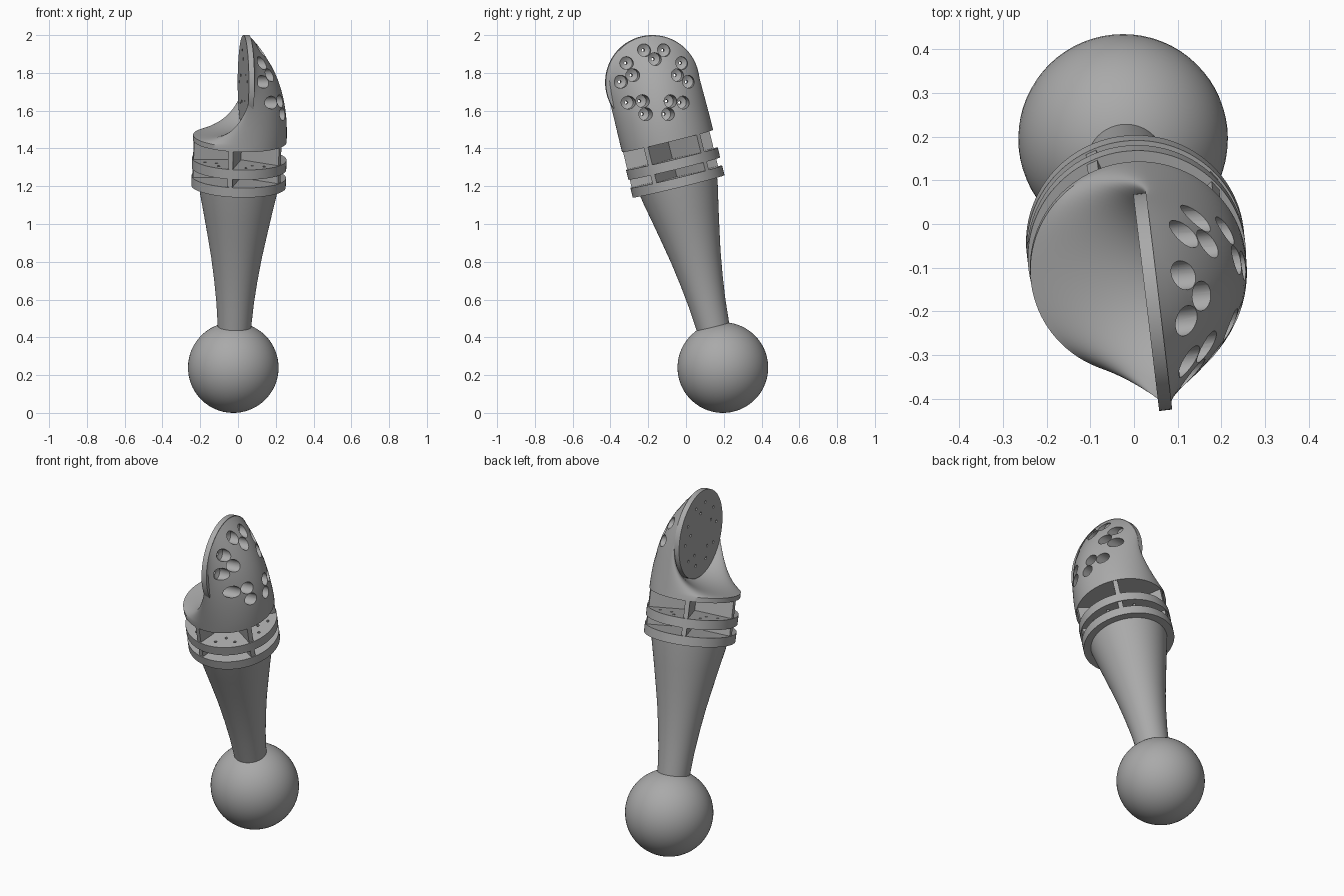
import bpy, bmesh, math
from mathutils import Vector, Matrix

if "Cube" in bpy.data.objects:
    bpy.data.objects.remove(bpy.data.objects["Cube"])

SEG = 96
grey = bpy.data.materials.new("plain grey")
grey.diffuse_color = (0.4, 0.4, 0.4, 1)
grey.use_nodes = True
grey.node_tree.nodes["Principled BSDF"].inputs["Base Color"].default_value = grey.diffuse_color

# Tilted main axis, starting at the ball centre
AXIS = Vector((0.028, -0.237, 0.971)).normalized()
BODY = Matrix.Translation((-0.025, 0.195, 0.24)) @ \
    Vector((0, 0, 1)).rotation_difference(AXIS).to_matrix().to_4x4()

# Frame of the flat plate: centre, outward normal, in-plane directions
PLATE_C = Vector((0.028, -0.18, 1.75))
N = Vector((-1, -0.12, 0)).normalized()
U = Vector((-N.y * -1, -N.x, 0))
V = Vector((0, 0, 1))


def on_plate(u, v, depth):
    return PLATE_C + U * u + V * v - N * depth


def finish(name, bm):
    bmesh.ops.recalc_face_normals(bm, faces=bm.faces)
    me = bpy.data.meshes.new(name)
    bm.to_mesh(me)
    bm.free()
    ob = bpy.data.objects.new(name, me)
    bpy.context.collection.objects.link(ob)
    me.materials.append(grey)
    return ob


def add_loft(bm, rings):
    """Skin closed rings of points and cap both ends."""
    vs = [[bm.verts.new(p) for p in r] for r in rings]
    n = len(vs[0])
    for a, b in zip(vs, vs[1:]):
        for i in range(n):
            j = (i + 1) % n
            bm.faces.new((a[i], a[j], b[j], b[i]))
    bm.faces.new(vs[0])
    bm.faces.new(vs[-1][::-1])


def angles(n=SEG):
    return [2 * math.pi * i / n for i in range(n)]


def axis_ring(r, w):
    return [BODY @ Vector((r * math.cos(t), r * math.sin(t), w)) for t in angles()]


def plate_ring(r, depth, cu=0, cv=0, n=SEG):
    return [on_plate(cu + r * math.sin(t), cv + r * math.cos(t), depth) for t in angles(n)]


def lathe(name, profile):
    bm = bmesh.new()
    add_loft(bm, [axis_ring(r, w) for r, w in profile])
    return finish(name, bm)


def cut(ob, cutter):
    m = ob.modifiers.new("holes", 'BOOLEAN')
    m.operation = 'DIFFERENCE'
    m.solver = 'EXACT'
    m.object = cutter


# Ball foot
bm = bmesh.new()
bmesh.ops.create_uvsphere(bm, u_segments=64, v_segments=32, radius=0.24)
bmesh.ops.transform(bm, matrix=BODY, verts=bm.verts)
ball = finish("ball_end", bm)

# Flared handle
handle = lathe("handle", [(0.088, 0.215), (0.099, 0.35), (0.114, 0.47), (0.134, 0.6),
                          (0.157, 0.72), (0.181, 0.84), (0.202, 0.94), (0.212, 1.0)])

# Collar rings
lower_ring = lathe("lower_collar_ring", [(0.25, 0.988), (0.25, 1.04)])
middle_ring = lathe("middle_collar_ring", [(0.25, 1.085), (0.25, 1.138)])

# Five radial walls holding the collar together
bm = bmesh.new()
for k in range(5):
    rot = Matrix.Rotation(math.radians(43 + 72 * k), 4, 'Z')
    for w0, w1 in ((1.03, 1.095), (1.13, 1.245)):
        bmesh.ops.create_cube(bm, size=1, matrix=BODY @ rot @
                              Matrix.Translation((0.1225, 0, (w0 + w1) / 2)) @
                              Matrix.Diagonal((0.245, 0.026, w1 - w0, 1)))
walls = finish("collar_walls", bm)

# Pinholes in the middle ring, three per bay
bm = bmesh.new()
for k in range(5):
    for da, r in ((-15, 0.205), (15, 0.205), (0, 0.165)):
        a = math.radians(79 + 72 * k + da)
        bmesh.ops.create_cone(bm, cap_ends=True, segments=12, radius1=0.008, radius2=0.008,
                              depth=0.1, matrix=BODY @ Matrix.Translation(
                                  (r * math.cos(a), r * math.sin(a), 1.11)))
pins = finish("pinhole_cutter", bm)
cut(middle_ring, pins)

# Head: base circle bends over into the upright plate
R0, W0, STEPS = 0.248, 1.262, 18
start = axis_ring(R0, W0)
end = plate_ring(0.249, 0.028)
ctrl = []
for t, p, q in zip(angles(), start, end):
    c = math.cos(t)
    ctrl.append(p + AXIS * (0.01 + 0.33 * (1 + c) / 2)
                + Vector(((q.x - p.x) * 0.35 * (1 - c), 0, 0)))
rings = [axis_ring(R0, 1.235)]
for s in range(STEPS + 1):
    f = s / STEPS
    rings.append([p * (1 - f) ** 2 + m * (2 * f * (1 - f)) + q * f * f
                  for p, m, q in zip(start, ctrl, end)])
bm = bmesh.new()
add_loft(bm, rings)
head = finish("head", bm)

# Flat round plate on the head
bm = bmesh.new()
add_loft(bm, [plate_ring(0.25, 0), plate_ring(0.25, 0.03)])
plate = finish("face_plate", bm)

# Stepped holes: five groups of three, wide outside and pin-sized at the plate
bm = bmesh.new()
for k in range(5):
    a = math.radians(72 * k)
    for rad, tan in ((0.17, -0.052), (0.17, 0.052), (0.123, 0)):
        cu = rad * math.sin(a) + tan * math.cos(a)
        cv = rad * math.cos(a) - tan * math.sin(a)
        add_loft(bm, [plate_ring(r, d, cu, cv, 24) for r, d in
                      ((0.008, -0.05), (0.008, 0.042), (0.016, 0.044),
                       (0.034, 0.056), (0.034, 0.5))])
holes = finish("hole_cutter", bm)
cut(head, holes)
cut(plate, holes)

# Apply the cuts, then shade smooth with sharp edges kept
for c in (pins, holes):
    c.hide_render = True
    c.hide_set(True)
for ob in (ball, handle, lower_ring, middle_ring, walls, head, plate):
    bpy.ops.object.select_all(action='DESELECT')
    ob.select_set(True)
    bpy.context.view_layer.objects.active = ob
    for m in list(ob.modifiers):
        bpy.ops.object.modifier_apply(modifier=m.name)
    bpy.ops.object.shade_smooth_by_angle(angle=math.radians(32))
for c in (pins, holes):
    bpy.data.objects.remove(c)
